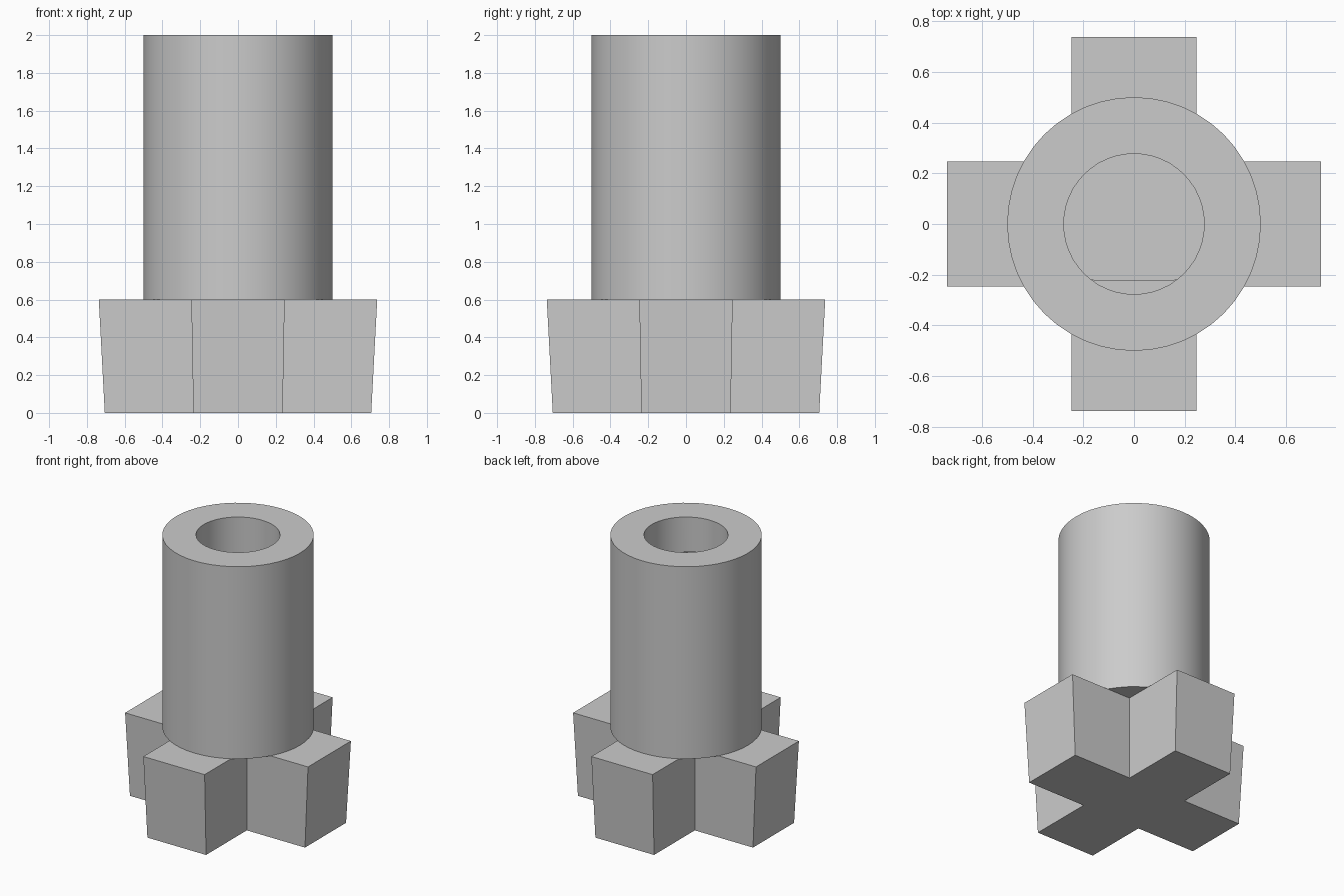
import bpy
import bmesh
from math import cos, sin, tau, radians

cube = bpy.data.objects.get("Cube")
if cube:
    bpy.data.objects.remove(cube)

grey = bpy.data.materials.new("light grey plastic")
grey.use_nodes = True
colour = (0.6, 0.6, 0.6, 1)
grey.diffuse_color = colour
grey.node_tree.nodes["Principled BSDF"].inputs["Base Color"].default_value = colour

SIDES = 48
HEIGHT, BASE_TOP, FLAT_TOP = 2.0, 0.6, 1.75
OUTER, BORE, FLAT_Y = 0.5, 0.277, -0.22


def ring(bm, radius, z, flat=None):
    """Circle of vertices, optionally cut off by a flat on the front side."""
    verts = []
    for i in range(SIDES):
        a = tau * i / SIDES
        x, y = radius * cos(a), radius * sin(a)
        verts.append(bm.verts.new((x, y if flat is None else max(y, flat), z)))
    return verts


def bridge(bm, a, b):
    for i in range(len(a)):
        j = (i + 1) % len(a)
        bm.faces.new((a[i], a[j], b[j], b[i]))


def finish(bm, name):
    bmesh.ops.remove_doubles(bm, verts=bm.verts[:], dist=0.0001)
    bmesh.ops.recalc_face_normals(bm, faces=bm.faces[:])
    mesh = bpy.data.meshes.new(name)
    bm.to_mesh(mesh)
    bm.free()
    mesh.materials.append(grey)
    obj = bpy.data.objects.new(name, mesh)
    bpy.context.collection.objects.link(obj)
    return obj


# Shaft sleeve: round wall, round bore mouth, then a D-shaped bore below a ledge
bm = bmesh.new()
rings = [
    ring(bm, OUTER, BASE_TOP),
    ring(bm, OUTER, HEIGHT),
    ring(bm, BORE, HEIGHT),
    ring(bm, BORE, FLAT_TOP),
    ring(bm, BORE, FLAT_TOP, FLAT_Y),
    ring(bm, BORE, BASE_TOP, FLAT_Y),
]
for k, lower in enumerate(rings):
    bridge(bm, lower, rings[(k + 1) % len(rings)])
sleeve = finish(bm, "shaft_sleeve")
bpy.ops.object.select_all(action="DESELECT")
sleeve.select_set(True)
bpy.context.view_layer.objects.active = sleeve
bpy.ops.object.shade_smooth_by_angle(angle=radians(30))

# Cross-shaped base, narrowing towards the bottom; its top closes the bore
bm = bmesh.new()
arm, half = 0.737, 0.247
outline = []
quarter = [(arm, -half), (arm, half), (half, half)]
for turn in range(4):
    outline += quarter
    quarter = [(-y, x) for x, y in quarter]
bottom = [bm.verts.new((x * 0.957, y * 0.957, 0)) for x, y in outline]
top = [bm.verts.new((x, y, BASE_TOP)) for x, y in outline]
bridge(bm, bottom, top)
bm.faces.new(top)
bm.faces.new(bottom[::-1])
finish(bm, "cross_base")
